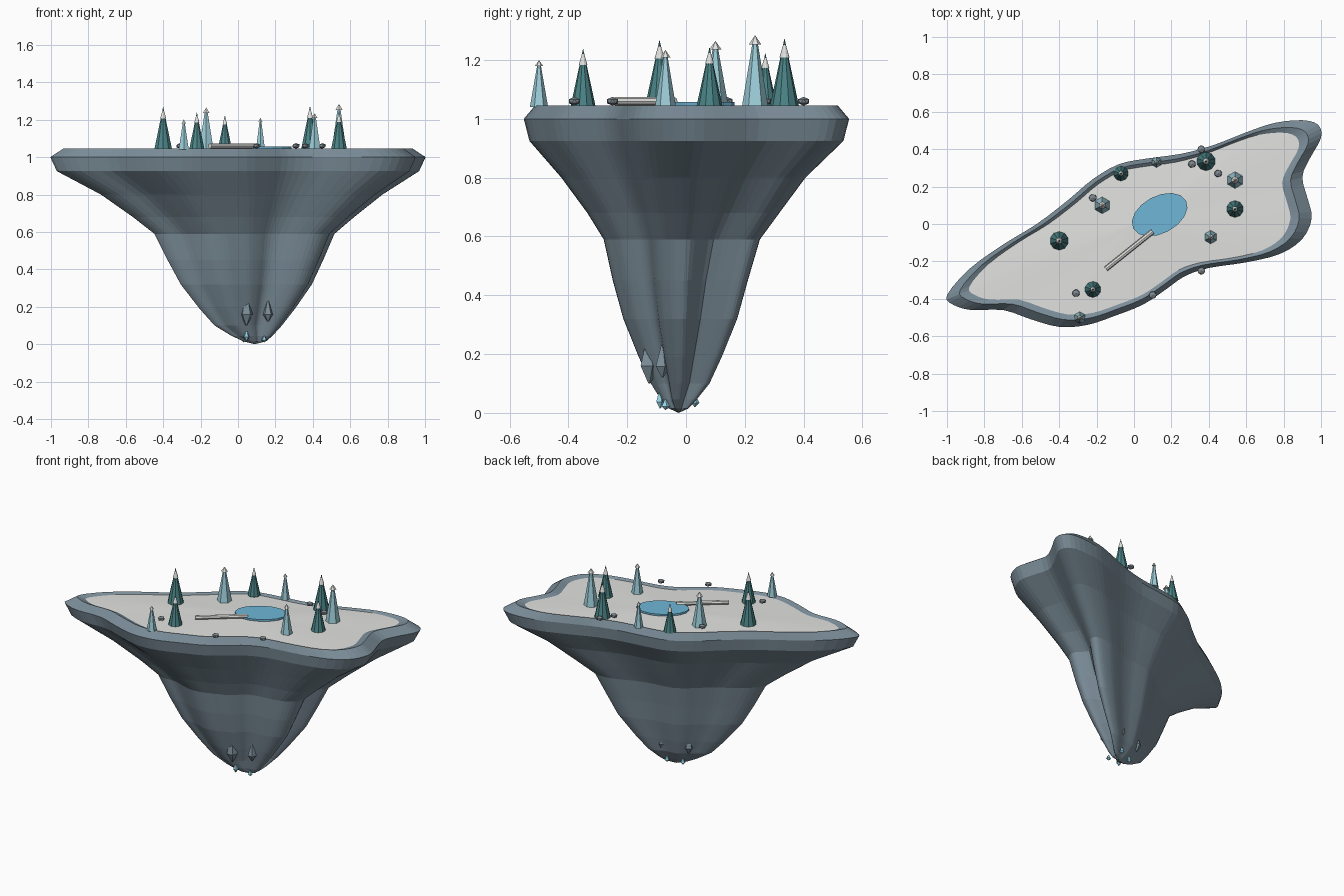
import bpy, bmesh, math
from mathutils import Vector, Matrix

if "Cube" in bpy.data.objects:
    bpy.data.objects.remove(bpy.data.objects["Cube"])


def material(name, color):
    m = bpy.data.materials.new(name)
    m.diffuse_color = (*color, 1)
    m.use_nodes = True
    m.node_tree.nodes["Principled BSDF"].inputs["Base Color"].default_value = m.diffuse_color
    return m


ROCK = material("slate rock", (0.20, 0.27, 0.32))
SNOW = material("snow", (0.76, 0.76, 0.75))
WATER = material("lake blue", (0.16, 0.47, 0.68))
PINE = material("dark teal pine", (0.07, 0.23, 0.24))
FROST = material("frosted pine", (0.34, 0.62, 0.70))
STONE = material("grey stone", (0.21, 0.25, 0.28))
ICE = material("ice", (0.30, 0.66, 0.80))


def finish(bm, name, mats):
    bmesh.ops.recalc_face_normals(bm, faces=bm.faces[:])
    me = bpy.data.meshes.new(name)
    bm.to_mesh(me)
    bm.free()
    for m in mats:
        me.materials.append(m)
    ob = bpy.data.objects.new(name, me)
    bpy.context.collection.objects.link(ob)
    return ob


def add_cone(bm, x, y, z0, z1, r0, r1, sides, index=0):
    """Upright cone between two heights, with a material index."""
    res = bmesh.ops.create_cone(bm, cap_ends=True, segments=sides, radius1=r0,
                                radius2=r1, depth=z1 - z0,
                                matrix=Matrix.Translation((x, y, (z0 + z1) / 2)))
    for f in {f for v in res["verts"] for f in v.link_faces}:
        f.material_index = index


# Island outline, smoothed by a closed spline
OUTLINE = [(-1.0, -.38), (-.97, -.43), (-.87, -.46), (-.70, -.46), (-.55, -.51),
           (-.40, -.55), (-.25, -.54), (-.10, -.49), (.05, -.43), (.17, -.35),
           (.27, -.28), (.40, -.235), (.60, -.205), (.78, -.16), (.90, -.08),
           (.95, .03), (.93, .13), (.90, .25), (.94, .35), (1.0, .46),
           (.985, .53), (.90, .555), (.75, .54), (.60, .49), (.42, .42),
           (.25, .375), (.07, .35), (-.08, .32), (-.22, .24), (-.35, .13),
           (-.52, 0), (-.70, -.11), (-.88, -.24)]
STEPS = 3


def smooth_outline():
    n, pts = len(OUTLINE), []
    P = [Vector(p) for p in OUTLINE]
    for i in range(n):
        a, b, c, d = (P[(i + k) % n] for k in (-1, 0, 1, 2))
        for s in range(STEPS):
            t = s / STEPS
            pts.append(0.5 * (2 * b + (c - a) * t + (2 * a - 5 * b + 4 * c - d) * t ** 2
                              + (3 * b - a - 3 * c + d) * t ** 3))
    return pts


# Cross-section levels: scale, centre x, centre y, height
LEVELS = [(.88, 0, 0, 1.034), (.93, 0, 0, 1.046), (1, 0, 0, 1.0),
          (.965, 0, 0, .925), (.75, .02, -.01, .80), (.59, .03, -.01, .68),
          (.48, .035, -.015, .59), (.415, .04, -.02, .45), (.35, .045, -.02, .32),
          (.255, .05, -.02, .19), (.18, .055, -.02, .10), (.11, .075, -.025, .045),
          (.06, .09, -.025, .015)]

# Floating island: rock shell with a snow-covered top
bm = bmesh.new()
outline = smooth_outline()
rings = []
for s, cx, cy, z in LEVELS:
    depth = max(0, 1 - z / .8)
    ring = []
    for i, p in enumerate(outline):
        k = i / STEPS
        groove = 1 - .35 * depth * math.exp(-((k - 17) / 1.1) ** 2) \
                   - .12 * depth * math.exp(-((k - 10.5) / 1.2) ** 2)
        ring.append(bm.verts.new((cx + p.x * s * groove, cy + p.y * s * groove, z)))
    rings.append(ring)
N = len(outline)
for a, b in zip(rings, rings[1:]):
    for i in range(N):
        j = (i + 1) % N
        bm.faces.new((a[i], a[j], b[j], b[i]))
for ring, tip, index in ((rings[0], (0, 0, 1.044), 1), (rings[-1], (.09, -.025, 0), 0)):
    c = bm.verts.new(tip)
    for i in range(N):
        bm.faces.new((ring[i], ring[(i + 1) % N], c)).material_index = index
finish(bm, "island", [ROCK, SNOW])

# Lake: thin tilted oval disc
bm = bmesh.new()
add_cone(bm, 0, 0, 0, .012, 1, 1, 16)
bm.transform(Matrix.Translation((.137, .05, 1.046)) @ Matrix.Rotation(math.radians(28), 4, "Z")
             @ Matrix.Diagonal((.16, .10, 1, 1)))
finish(bm, "lake", [WATER])

# Frozen stream: rod running out of the lake
bm = bmesh.new()
a, b = Vector((-.15, -.24, 1.06)), Vector((.10, -.04, 1.06))
bmesh.ops.create_cone(bm, cap_ends=True, segments=8, radius1=.014, radius2=.014,
                      depth=(b - a).length,
                      matrix=Matrix.Translation((a + b) / 2)
                      @ (b - a).to_track_quat("Z", "Y").to_matrix().to_4x4())
finish(bm, "frozen_stream", [SNOW])

BASE = 1.04
# Dark pines: cone with a snow collar under the tip
for x, y, top, r in [(-.40, -.09, 1.27, .05), (-.22, -.35, 1.24, .043),
                     (-.07, .27, 1.225, .04), (.385, .335, 1.275, .05),
                     (.54, .08, 1.245, .045)]:
    h = top - BASE
    bm = bmesh.new()
    add_cone(bm, x, y, BASE, top, r, 0, 10)
    add_cone(bm, x, y, BASE + .72 * h, BASE + .9 * h, r * .34, r * .1, 10, 1)
    finish(bm, "dark_pine", [PINE, SNOW])

# Frosted pines: slim six-sided cone with a pointed snow cap
for x, y, top, r in [(-.17, .10, 1.265, .045), (.12, .33, 1.21, .028),
                     (-.29, -.50, 1.20, .031), (.54, .235, 1.285, .045),
                     (.41, -.07, 1.235, .036)]:
    h = top - BASE
    bm = bmesh.new()
    add_cone(bm, x, y, BASE, BASE + .89 * h, r, r * .2, 6)
    add_cone(bm, x, y, BASE + .87 * h, top, r * .47, 0, 6, 1)
    finish(bm, "frosted_pine", [FROST, SNOW])

# Scattered stones
for x, y in [(-.31, -.37), (-.22, .14), (.31, .32), (.36, .40), (.45, .27),
             (.36, -.25), (.10, -.38)]:
    bm = bmesh.new()
    bmesh.ops.create_icosphere(bm, subdivisions=1, radius=1,
                               matrix=Matrix.Translation((x, y, 1.06))
                               @ Matrix.Diagonal((.023, .022, .015, 1)))
    finish(bm, "stone", [STONE])


def shard(name, mat, x, y, low, high, r, sides):
    """Double-pointed crystal, widest near its lower end."""
    mid = low + .35 * (high - low)
    bm = bmesh.new()
    add_cone(bm, x, y, mid, high, r, r * .2, sides)
    add_cone(bm, x, y, low, mid, r * .1, r, sides)
    finish(bm, name, [mat])


# Rock shards and ice crystals near the foot
for x, y, low, high, r in [(.045, -.125, .10, .27, .036), (.16, -.08, .12, .23, .028),
                           (.14, .05, .10, .24, .03), (-.02, .0, .10, .22, .03)]:
    shard("rock_shard", ROCK, x, y, low, high, r, 5)
for x, y, low, high in [(.045, -.088, .015, .08), (.14, -.07, .01, .045),
                        (.12, .03, .02, .06), (.03, -.01, .01, .05)]:
    shard("ice_crystal", ICE, x, y, low, high, .016, 5)
